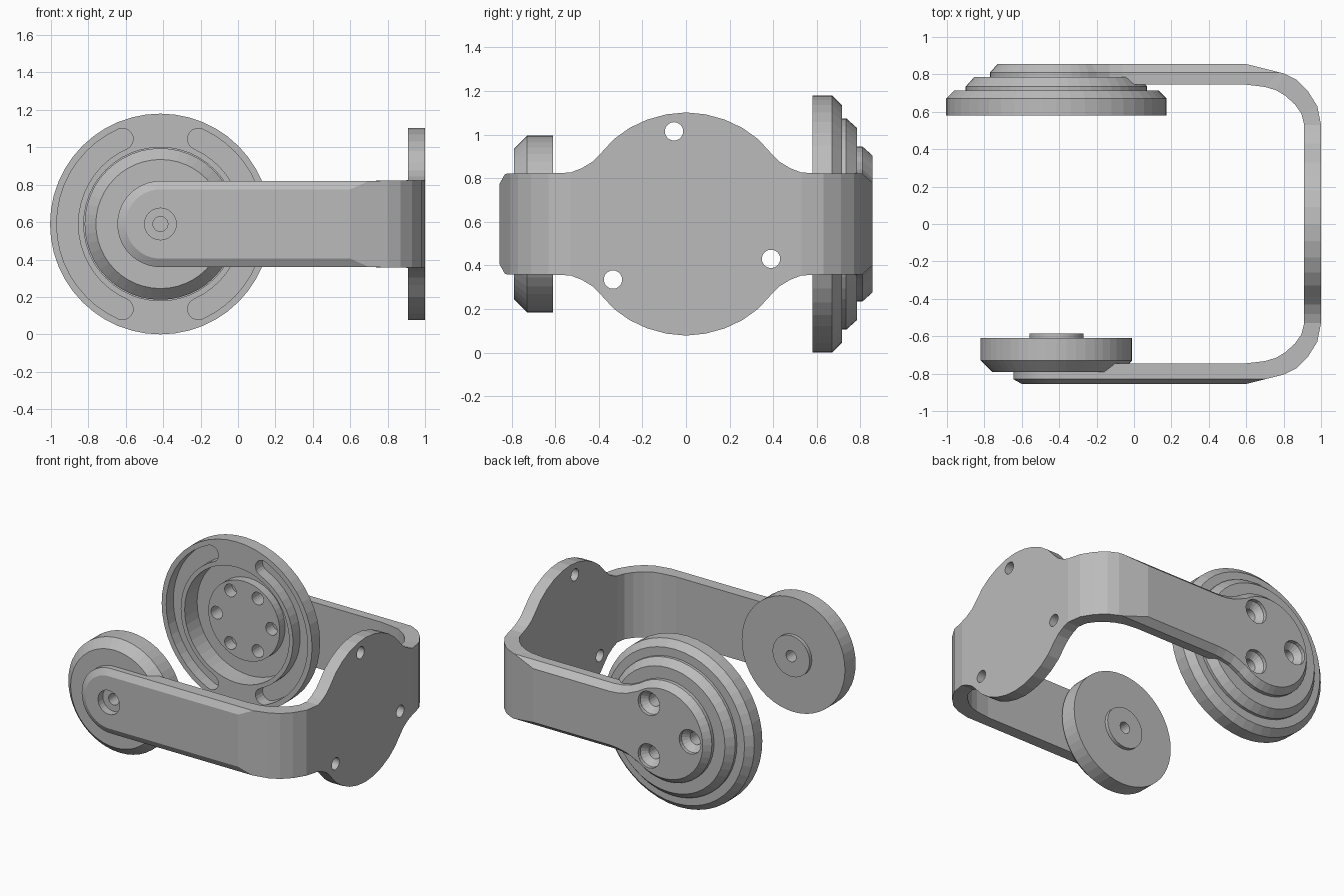
import bpy, bmesh
from math import sin, cos, radians

cube = bpy.data.objects.get("Cube")
if cube:
    bpy.data.objects.remove(cube, do_unlink=True)

CX, CZ = -0.415, 0.59          # pivot axis of both round pads
SEG = 48

grey = bpy.data.materials.new("plain_grey")
grey.use_nodes = True
grey.diffuse_color = (0.5, 0.5, 0.5, 1)
grey.node_tree.nodes["Principled BSDF"].inputs["Base Color"].default_value = (0.5, 0.5, 0.5, 1)


def finish(bm, name):
    bmesh.ops.remove_doubles(bm, verts=bm.verts, dist=1e-5)
    bmesh.ops.recalc_face_normals(bm, faces=bm.faces)
    mesh = bpy.data.meshes.new(name)
    bm.to_mesh(mesh)
    bm.free()
    mesh.materials.append(grey)
    obj = bpy.data.objects.new(name, mesh)
    bpy.context.collection.objects.link(obj)
    return obj


def lathe(name, profile, x=CX, z=CZ, seg=SEG):
    """Turn a (radius, y) profile around an axis parallel to y."""
    bm = bmesh.new()
    rings = []
    for r, y in profile:
        angles = [radians(360 * i / seg) for i in range(seg)]
        if r == 0:
            rings.append([bm.verts.new((x, y, z))] * seg)
        else:
            rings.append([bm.verts.new((x + r * cos(a), y, z + r * sin(a))) for a in angles])
    for a, b in zip(rings, rings[1:]):
        for i in range(seg):
            j = (i + 1) % seg
            bm.faces.new(dict.fromkeys((a[i], a[j], b[j], b[i])))
    return finish(bm, name)


def prism(name, outline, y0, y1):
    """Extrude an (x, z) outline along y."""
    bm = bmesh.new()
    face = bm.faces.new([bm.verts.new((x, y0, z)) for x, z in outline])
    ext = bmesh.ops.extrude_face_region(bm, geom=[face])["geom"]
    moved = [v for v in ext if isinstance(v, bmesh.types.BMVert)]
    bmesh.ops.translate(bm, verts=moved, vec=(0, y1 - y0, 0))
    return finish(bm, name)


def cut(target, cutter):
    mod = target.modifiers.new("cut", "BOOLEAN")
    mod.operation, mod.solver, mod.object = "DIFFERENCE", "EXACT", cutter
    bpy.context.view_layer.objects.active = target
    bpy.ops.object.modifier_apply(modifier=mod.name)


def arm(side, radius, sweep, fillet, bevel, depth, bevel_end):
    """Stations from rounded tip to bend: (face, rim, inner) points as (x, y, half height)."""
    face_y, rim_y, in_y = side * 0.855, side * (0.855 - depth), side * 0.745
    out = []
    for i in range(17):
        a = radians(sweep * i / 16)
        fx, fh = CX - (radius - bevel) * cos(a), (radius - bevel) * sin(a)
        rx, rh = CX - radius * cos(a), radius * sin(a)
        out.append(((fx, face_y, fh), (rx, rim_y, rh), (rx, in_y, rh)))
    for x, h in fillet + [(0.6, 0.23)]:
        out.append(((x, face_y, h - bevel), (x, rim_y, h), (x, in_y, h)))
    # bevel runs out on the slanted part
    end = (bevel_end, rim_y, 0.23)
    out.append((end, end, (0.7, side * 0.733, 0.23)))
    # rounded bend
    bend = [(0.8, 0.805, 0.76, 0.715), (0.87, 0.77, 0.81, 0.685),
            (0.93, 0.71, 0.86, 0.64), (0.98, 0.63, 0.895, 0.59)]
    for ox, oy, ix, iy in bend:
        p = (ox, side * oy, 0.232)
        out.append((p, p, (ix, side * iy, 0.232)))
    return out


# U-shaped bracket: front arm, wide round plate, rear arm
half_plate = [(0.53, 0.236), (0.48, 0.255), (0.43, 0.285), (0.39, 0.325), (0.33, 0.39),
              (0.26, 0.44), (0.18, 0.478), (0.09, 0.503)]
plate = [(-y, h) for y, h in half_plate] + [(0, 0.512)] + half_plate[::-1]
front = arm(-1, 0.23, 90, [], 0.045, 0.025, 0.7)
rear_fillet = [(-0.13, 0.25), (-0.06, 0.235), (0, 0.23)]
rear = arm(1, 0.355, 127, rear_fillet, 0.04, 0.045, 0.78)
middle = [((1, y, h), (1, y, h), (0.91, y, h)) for y, h in plate]
bm = bmesh.new()
rings = []
for f, r, n in front + middle + rear[::-1]:
    loop = [(p, 1) for p in (f, r, n)] + [(p, -1) for p in (n, r, f)]
    rings.append([bm.verts.new((x, y, CZ + s * h)) for (x, y, h), s in loop])
for a, b in zip(rings, rings[1:]):
    for i in range(6):
        j = (i + 1) % 6
        bm.faces.new((a[i], a[j], b[j], b[i]))
bmesh.ops.remove_doubles(bm, verts=bm.verts, dist=1e-5)
bmesh.ops.dissolve_degenerate(bm, edges=bm.edges, dist=1e-5)
bracket = finish(bm, "bracket")

# Front round pad with a small boss
front_pad = lathe("front_pad", [(0, -0.79), (0.345, -0.79), (0.405, -0.73), (0.405, -0.61),
                                (0.145, -0.61), (0.145, -0.585), (0, -0.585)])

# Rear stepped cup, hollow at the front with a raised hub
rear_cup = lathe("rear_cup", [(0, 0.66), (0.28, 0.66), (0.28, 0.72), (0.41, 0.72), (0.41, 0.58),
                              (0.59, 0.58), (0.59, 0.67), (0.545, 0.715), (0.485, 0.715),
                              (0.485, 0.735), (0.44, 0.785), (0, 0.785)])

cutters = []

# Counterbored pivot hole in the front arm and pad
bore = lathe("pivot_bore", [(0, -0.9), (0.085, -0.9), (0.085, -0.8), (0.04, -0.8),
                            (0.04, -0.5), (0, -0.5)], seg=24)
cut(bracket, bore)
cut(front_pad, bore)
cutters.append(bore)

# Six hub holes, every second one countersunk through the rear arm
for i in range(6):
    a = radians(60 * i)
    through = [(0.045, 0.79), (0.085, 0.83), (0.085, 0.9), (0, 0.9)]
    blind = [(0.045, 0.74), (0, 0.74)]
    hole = lathe("hub_hole", [(0, 0.62), (0.045, 0.62)] + (through if i % 2 else blind),
                 CX + 0.215 * cos(a), CZ + 0.215 * sin(a), 20)
    cut(rear_cup, hole)
    if i % 2:
        cut(bracket, hole)
    cutters.append(hole)

# Two curved slots in the cup rim
MID, HALF, SPAN = 0.4975, 0.057, 66


def polar(r, deg):
    return r * cos(radians(deg)), r * sin(radians(deg))


for turn in (0, 180):
    pts = []
    for base, r in ((SPAN, MID - HALF), (-SPAN, MID + HALF)):
        ex, ez = polar(MID, base + turn)
        start = base + turn + (0 if base > 0 else 180)
        for t in range(0, 181, 20):
            dx, dz = polar(HALF, start + t)
            pts.append((CX + ex + dx, CZ + ez + dz))
        for k in range(1, 18):
            dx, dz = polar(r, base * (1 - k / 9) + turn)
            pts.append((CX + dx, CZ + dz))
    slot = prism("rim_slot", pts, 0.5, 0.66)
    cut(rear_cup, slot)
    cutters.append(slot)

# Three mounting holes through the plate
for y, z in ((-0.055, 1.015), (0.39, 0.43), (-0.335, 0.335)):
    hole = lathe("plate_hole", [(0, -0.2), (0.042, -0.2), (0.042, 0.2), (0, 0.2)], 0, 0, 24)
    hole.rotation_euler.z = radians(90)
    hole.location = (0.95, y, z)
    bpy.context.view_layer.update()
    cut(bracket, hole)
    cutters.append(hole)

for c in cutters:
    bpy.data.objects.remove(c, do_unlink=True)
